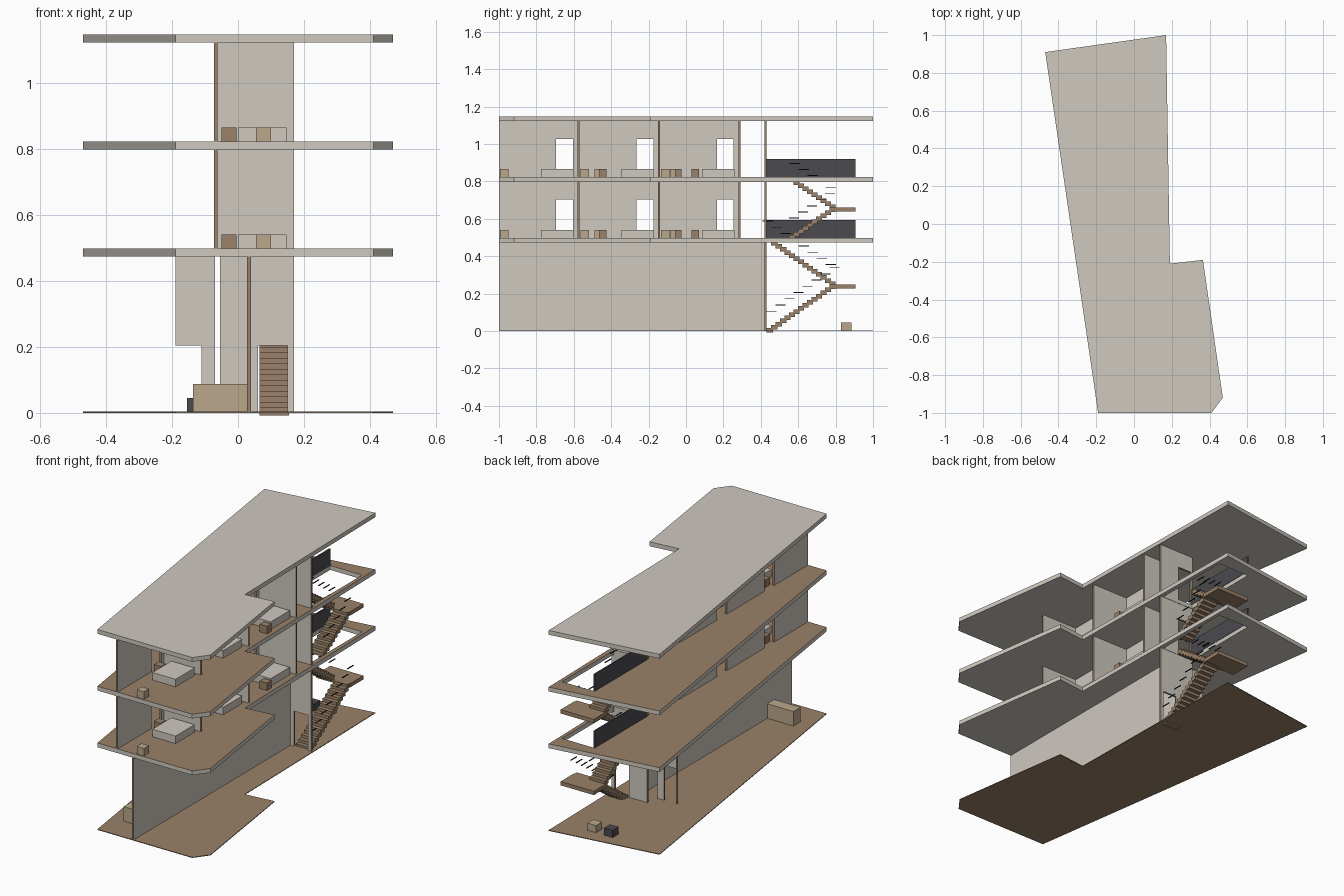
import bpy
import bmesh
from mathutils import Vector

cube = bpy.data.objects.get("Cube")
if cube:
    bpy.data.objects.remove(cube, do_unlink=True)


def material(name, rgb):
    m = bpy.data.materials.new(name)
    m.use_nodes = True
    col = (*rgb, 1)
    m.diffuse_color = col
    m.node_tree.nodes["Principled BSDF"].inputs["Base Color"].default_value = col
    return m


CONCRETE = material("concrete", (0.62, 0.58, 0.52))
BROWN = material("brown wood", (0.32, 0.22, 0.14))
TAN = material("tan wood", (0.50, 0.39, 0.26))
DARK = material("dark panel", (0.07, 0.07, 0.08))
BLACK = material("black metal", (0.02, 0.02, 0.025))


def finish(name, bm, mats):
    bmesh.ops.recalc_face_normals(bm, faces=bm.faces[:])
    me = bpy.data.meshes.new(name)
    bm.to_mesh(me)
    bm.free()
    for m in mats:
        me.materials.append(m)
    ob = bpy.data.objects.new(name, me)
    bpy.context.collection.objects.link(ob)
    return ob


def add_box(bm, x, y, z):
    lo, hi = Vector((x[0], y[0], z[0])), Vector((x[1], y[1], z[1]))
    verts = bmesh.ops.create_cube(bm, size=1)["verts"]
    for v in verts:
        v.co = (lo + hi) / 2 + v.co * (hi - lo)


def boxes(name, mat, items):
    bm = bmesh.new()
    for x, y, z in items:
        add_box(bm, x, y, z)
    return finish(name, bm, [mat])


def prism(name, loops, axis, start, depth, mats, paint):
    """Extrude a flat outline (with optional holes) along an axis."""
    bm = bmesh.new()
    edges = []
    for loop in loops:
        vs = []
        for p in loop:
            co = list(p)
            co.insert(axis, start)
            vs.append(bm.verts.new(co))
        if len(loops) == 1:
            bm.faces.new(vs)
        else:
            edges += [bm.edges.new((vs[i - 1], vs[i])) for i in range(len(vs))]
    if edges:
        bmesh.ops.triangle_fill(bm, use_beauty=True, edges=edges)
    geo = bmesh.ops.extrude_face_region(bm, geom=bm.faces[:])["geom"]
    for v in geo:
        if isinstance(v, bmesh.types.BMVert):
            v.co[axis] += depth
    bmesh.ops.recalc_face_normals(bm, faces=bm.faces[:])
    for f in bm.faces:
        f.material_index = paint(f.normal)
    return finish(name, bm, mats)


def wall(name, axis, start, span, z, doors=()):
    """Thin wall with door notches; the broad sides are pale, the edges wooden."""
    pts = [(span[0], z[1]), (span[0], z[0])]
    for a, b in doors:
        pts += [(a, z[0]), (a, z[0] + DOOR), (b, z[0] + DOOR), (b, z[0])]
    pts += [(span[1], z[0]), (span[1], z[1])]
    clean = [p for i, p in enumerate(pts) if p != pts[i - 1]]
    return prism(name, [clean], axis, start, 0.011, [CONCRETE, BROWN],
                 lambda n: 0 if abs(n[axis]) > 0.5 else 1)


DOOR = 0.205
SLAB = 0.0245
LEVELS = [0.498, 0.8225]      # finished floor heights
ROOF = 1.147
OUTLINE = [(-0.19, -1), (0.41, -1), (0.47, -0.92), (0.365, -0.19),
           (0.19, -0.21), (0.17, 1), (-0.47, 0.91)]
STAIR_HOLE = [(-0.05, 0.432), (0.152, 0.432), (0.152, 0.905), (-0.05, 0.905)]


def floor_paint(n):
    return 1 if n.z > 0.5 else 0


# Ground, floor slabs and roof
prism("ground", [OUTLINE], 2, 0, 0.004, [BROWN], lambda n: 0)
for i, z in enumerate(LEVELS):
    prism(f"floor_slab_{i + 1}", [OUTLINE, STAIR_HOLE], 2, z - SLAB, SLAB,
          [CONCRETE, BROWN], floor_paint)
prism("roof_slab", [OUTLINE], 2, ROOF - SLAB, SLAB, [CONCRETE], lambda n: 0)

# Ground storey walls
top = LEVELS[0] - SLAB
wall("ground_long_wall", 0, 0.028, (-1, 0.42), (0, top))
wall("ground_stair_wall", 1, 0.419, (-0.055, 0.17), (0, top), [(0.06, 0.15)])
wall("ground_entry_wall", 1, 0.345, (-0.19, -0.07), (0, top), [(-0.19, -0.11)])

# Upper storeys: spine wall, room partitions, stair wall, guard, furniture
ROOMS = [-1, -0.57, -0.14]
for i, z in enumerate(LEVELS):
    tag = i + 1
    span = (z, z + 0.3)
    wall(f"spine_wall_{tag}", 0, -0.073, (-1, 0.29), span,
         [(y + 0.305, y + 0.395) for y in ROOMS])
    wall(f"stair_wall_{tag}", 1, 0.419, (-0.055, 0.17), span, [(-0.045, 0.045)])
    boxes(f"stair_guard_{tag}", DARK,
          [((-0.056, -0.048), (0.43, 0.905), (z, z + 0.097))])
    h = (z, z + 0.043)
    for r, y in enumerate(ROOMS):
        room = f"{tag}_{r + 1}"
        wall(f"partition_{room}", 1, y + 0.42, (-0.062, 0.17), span)
        boxes(f"bed_{room}", CONCRETE, [((0, 0.147), (y + 0.226, y + 0.398), h)])
        boxes(f"tan_cabinet_{room}", TAN, [((0.055, 0.1), (y + 0.006, y + 0.052), h)])
    boxes(f"nightstands_{tag}", BROWN, [
        ((-0.05, -0.005), (-0.69, -0.645), h),
        ((-0.05, -0.005), (-0.465, -0.425), h),
        ((-0.05, -0.005), (-0.055, -0.025), h),
        ((0.115, 0.163), (0.03, 0.07), h)])
    boxes(f"side_tables_{tag}", TAN, [
        ((0.0, 0.045), (-0.49, -0.462), h),
        ((0.0, 0.045), (-0.125 + 0.04, -0.056), h)])

# Stairs: two flights per storey with a half landing and floating rail bars
TREAD, TURN = 0.024, 0.79


def staircase(tag, z0, z1, count):
    rise = (z1 - z0) / (2 * count)
    mid = (z0 + z1) / 2
    steps = [((-0.05, 0.16), (TURN - 0.008, 0.905), (mid - 0.022, mid))]
    bars = []
    for k in range(count):
        offset = (count - k) * TREAD
        ya = TURN - offset
        yb = TURN - (k + 1) * TREAD
        za, zb = z0 + (k + 1) * rise, mid + (k + 1) * rise
        steps.append(((0.065, 0.155), (ya, ya + TREAD + 0.01), (za - 0.024, za)))
        steps.append(((-0.045, 0.05), (yb, yb + TREAD + 0.01), (zb - 0.024, zb)))
        if k % 2 == 0:
            bars.append(((0.153, 0.158), (ya, ya + 0.055), (za + 0.088, za + 0.092)))
            bars.append(((0.05, 0.055), (yb - 0.02, yb + 0.035), (zb + 0.088, zb + 0.092)))
    boxes(f"stairs_{tag}", BROWN, steps)
    boxes(f"stair_rail_bars_{tag}", BLACK, bars)


staircase("lower", 0, LEVELS[0], 15)
staircase("upper", LEVELS[0], LEVELS[1], 10)

# Ground furniture
boxes("entry_counter", TAN, [((-0.137, 0.028), (-0.84, -0.775), (0, 0.087))])
boxes("tan_stool", TAN, [((-0.05, 0.005), (0.83, 0.885), (0, 0.045))])
boxes("dark_stool", DARK, [((-0.155, -0.1), (0.83, 0.885), (0, 0.045))])
